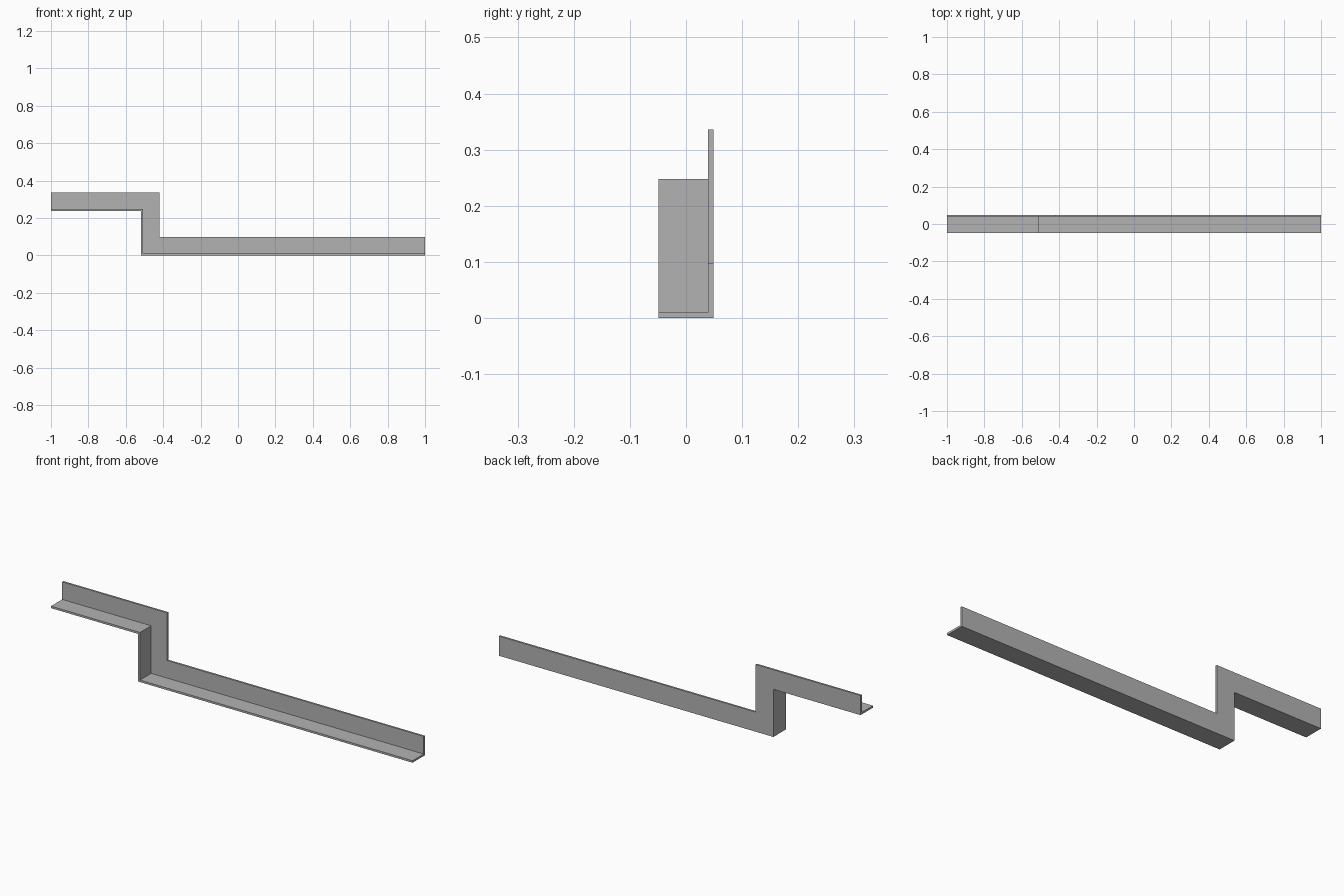
import bpy
import bmesh

cube = bpy.data.objects.get("Cube")
if cube:
    bpy.data.objects.remove(cube, do_unlink=True)

# Plain grey metal
grey = bpy.data.materials.new("grey_metal")
grey.use_nodes = True
colour = (0.45, 0.45, 0.45, 1)
grey.diffuse_color = colour
grey.node_tree.nodes["Principled BSDF"].inputs["Base Color"].default_value = colour

# Angle section: (depth y, offset from the outer path)
BACK, FRONT, LEG, THICK = 0.049, -0.049, 0.098, 0.01
section = [(FRONT, 0), (BACK, 0), (BACK, LEG),
           (BACK - THICK, LEG), (BACK - THICK, THICK), (FRONT, THICK)]

# Outer stepped path: (x, z, how far x follows the offset)
STEP_X, STEP_Z = -0.518, 0.238
path = [(-1, STEP_Z, 0), (STEP_X, STEP_Z, 1), (STEP_X, 0, 1), (1, 0, 0)]

# Sweep the section along the path with mitred corners
bm = bmesh.new()
rings = [[bm.verts.new((x + follow * d, y, z + d)) for y, d in section]
         for x, z, follow in path]
count = len(section)
for a, b in zip(rings, rings[1:]):
    for i in range(count):
        j = (i + 1) % count
        bm.faces.new((a[i], a[j], b[j], b[i]))
bm.faces.new(rings[0])
bm.faces.new(rings[-1])
bmesh.ops.recalc_face_normals(bm, faces=bm.faces)

mesh = bpy.data.meshes.new("stepped_angle_rail")
bm.to_mesh(mesh)
bm.free()
mesh.materials.append(grey)
rail = bpy.data.objects.new("stepped_angle_rail", mesh)
bpy.context.collection.objects.link(rail)
